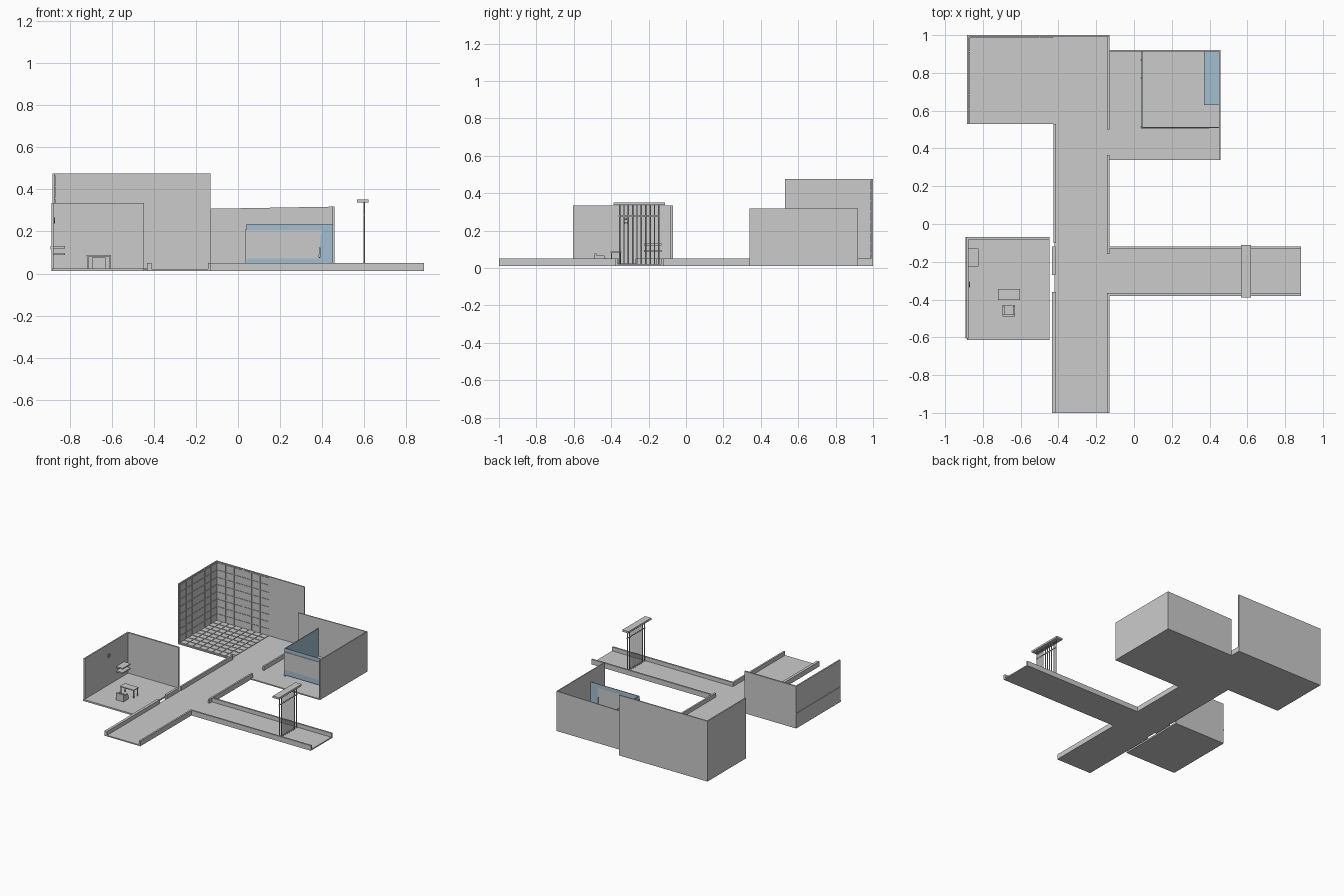
import bpy, bmesh, math
from mathutils import Matrix, Vector

if "Cube" in bpy.data.objects:
    bpy.data.objects.remove(bpy.data.objects["Cube"])

blue = bpy.data.materials.new("glass_blue")
blue.diffuse_color = (0.36, 0.52, 0.64, 1)
blue.use_nodes = True
blue.node_tree.nodes["Principled BSDF"].inputs["Base Color"].default_value = blue.diffuse_color


def boxes(name, specs, mat=None):
    """One object made of boxes given as (x0, x1, y0, y1, z0, z1)."""
    bm = bmesh.new()
    for x0, x1, y0, y1, z0, z1 in specs:
        m = Matrix.Translation(((x0 + x1) / 2, (y0 + y1) / 2, (z0 + z1) / 2))
        m = m @ Matrix.Diagonal((x1 - x0, y1 - y0, z1 - z0, 1))
        bmesh.ops.create_cube(bm, size=1, matrix=m)
    me = bpy.data.meshes.new(name)
    bm.to_mesh(me)
    bm.free()
    ob = bpy.data.objects.new(name, me)
    bpy.context.collection.objects.link(ob)
    if mat:
        me.materials.append(mat)
    return ob


def cells(a, b, n, gap):
    """Split a..b into n spans with a gap between them."""
    s = (b - a) / n
    return [(a + i * s + gap / 2, a + (i + 1) * s - gap / 2) for i in range(n)]


Z0, ZF, ZC = 0.012, 0.021, 0.051   # underside, floor top, curb top

# Corridors
boxes("main_corridor_floor", [(-0.42, -0.13, -1, 1, Z0, ZF)])
boxes("side_corridor_floor", [(-0.13, 0.885, -0.38, -0.12, Z0, ZF)])
boxes("main_corridor_right_curb", [(-0.143, -0.13, a, b, Z0, ZC)
      for a, b in ((-1, -0.365), (-0.16, 0.365), (0.5, 0.99))])
boxes("main_corridor_left_curb", [(-0.433, -0.412, -1, -0.36, Z0, ZC),
      (-0.433, -0.415, -0.27, -0.12, Z0, ZC),
      (-0.425, -0.412, -0.1, 0.53, Z0, ZC)])
boxes("side_corridor_curbs", [(-0.13, 0.885, a, a + 0.013, Z0, ZC)
      for a in (-0.38, -0.131)])

# Barred gate across the side corridor
boxes("gate_top_plate", [(0.567, 0.62, -0.388, -0.112, 0.337, 0.351)])
boxes("gate_crossbar", [(0.597, 0.603, -0.36, -0.14, 0.275, 0.281)])
for i in range(10):
    bpy.ops.mesh.primitive_cylinder_add(vertices=8, radius=0.0035, depth=0.318,
                                        location=(0.6, -0.355 + i * 0.0233, 0.179))
    bpy.context.object.name = "gate_bar"

# Tall tiled room
boxes("tiled_room_floor", [(-0.88, -0.42, 0.53, 1, Z0, ZF)])
boxes("tiled_room_walls", [(-0.883, -0.873, 0.53, 1, Z0, 0.475),
                           (-0.883, -0.13, 0.99, 1, Z0, 0.475)])
rows = cells(ZF, 0.47, 8, 0.006)
boxes("floor_tiles", [(*x, *y, ZF - 0.002, ZF + 0.004)
      for x in cells(-0.873, -0.425, 8, 0.007) for y in cells(0.535, 0.985, 9, 0.007)])
boxes("left_wall_tiles", [(-0.875, -0.869, *y, *z)
      for y in cells(0.535, 0.988, 6, 0.006) for z in rows])
boxes("back_wall_tiles", [(*x, 0.986, 0.992, *z)
      for x in cells(-0.868, -0.425, 6, 0.006) for z in rows])

# Glazed room on the right
boxes("glazed_room_floor", [(-0.13, 0.455, 0.34, 0.92, Z0, ZF)])
back = boxes("glazed_room_back_wall", [(-0.13, 0.458, 0.912, 0.92, Z0, 0.318)])
for v in back.data.vertices:          # gently sloping top edge
    if v.co.z > 0.2 and v.co.x < 0:
        v.co.z = 0.308
boxes("glazed_room_right_wall", [(0.45, 0.458, 0.34, 0.92, Z0, 0.318)])
boxes("front_glass_frame", [(0.045, 0.45, 0.508, 0.514, 0.03, 0.075),
      (0.045, 0.45, 0.508, 0.514, 0.205, 0.235),
      (0.39, 0.45, 0.508, 0.514, 0.075, 0.205)], blue)
pane = boxes("front_window_pane", [(0.04, 0.395, 0.504, 0.509, 0.072, 0.208)])
for v in pane.data.vertices:
    if v.co.x > 0.2:
        v.co.x -= 0.01 if v.co.z < 0.1 else 0
boxes("side_glass_panel", [(0.04, 0.046, 0.508, 0.912, ZF, 0.235)], blue)
boxes("side_panel_posts", [(0.034, 0.04, a, b, ZF, 0.21)
      for a, b in ((0.51, 0.515), (0.77, 0.775), (0.865, 0.87))])
boxes("bench", [(0.37, 0.45, 0.63, 0.912, 0.06, 0.078)], blue)

# Office on the left
boxes("office_floor", [(-0.885, -0.447, -0.615, -0.07, Z0, ZF + 0.003)])
boxes("office_walls", [(-0.888, -0.877, -0.605, -0.07, Z0, 0.335),
                       (-0.888, -0.447, -0.082, -0.07, Z0, 0.335)])
boxes("outer_wall_band", [(-0.891, -0.887, -0.605, -0.07, 0.115, 0.13)])

# Desk, chair and wall fittings
boxes("desk_top", [(-0.72, -0.603, -0.403, -0.345, 0.082, 0.089)])
boxes("desk_legs", [(x, x + 0.006, y, y + 0.006, ZF, 0.083)
      for x in (-0.718, -0.611) for y in (-0.401, -0.353)])
boxes("chair_seat", [(-0.695, -0.63, -0.49, -0.43, ZF, 0.055)])
boxes("chair_back_and_arms", [(-0.695, -0.63, -0.49, -0.478, 0.054, 0.077),
      (-0.695, -0.685, -0.49, -0.435, 0.054, 0.068),
      (-0.64, -0.63, -0.49, -0.435, 0.054, 0.068)])
boxes("wall_shelves", [(-0.878, -0.822, -0.225, -0.13, z, z + 0.01)
      for z in (0.087, 0.12)])
bpy.ops.mesh.primitive_torus_add(major_radius=0.012, minor_radius=0.003,
    major_segments=16, minor_segments=6, location=(-0.872, -0.32, 0.252),
    rotation=(0, math.pi / 2, 0))
bpy.context.object.name = "wall_ring"
